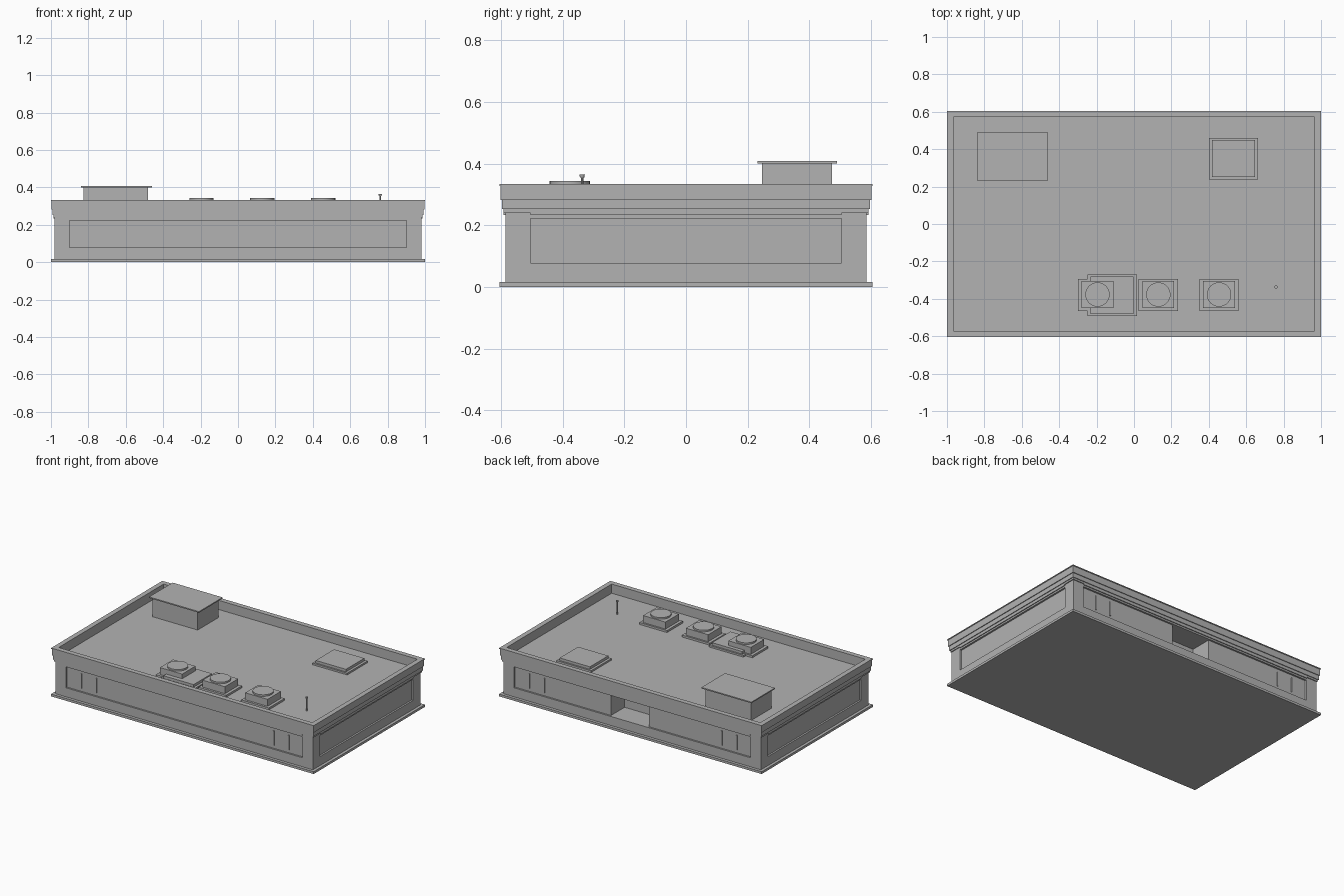
import bpy, bmesh

default = bpy.data.objects.get("Cube")
if default:
    bpy.data.objects.remove(default, do_unlink=True)

# One flat colour
grey = bpy.data.materials.new("plain_grey")
grey.use_nodes = True
tone = (0.45, 0.45, 0.45, 1)
grey.diffuse_color = tone
grey.node_tree.nodes["Principled BSDF"].inputs["Base Color"].default_value = tone


def finish(name, bm):
    bmesh.ops.recalc_face_normals(bm, faces=bm.faces)
    mesh = bpy.data.meshes.new(name)
    bm.to_mesh(mesh)
    bm.free()
    mesh.materials.append(grey)
    obj = bpy.data.objects.new(name, mesh)
    bpy.context.collection.objects.link(obj)
    return obj


def box(name, x, y, z):
    """Box from (low, high) pairs."""
    bm = bmesh.new()
    bmesh.ops.create_cube(bm, size=1)
    for v in bm.verts:
        v.co = [pair[0] if c < 0 else pair[1] for c, pair in zip(v.co, (x, y, z))]
    return finish(name, bm)


def cylinder(name, x, y, z, r1, r2, sides):
    bm = bmesh.new()
    bmesh.ops.create_cone(bm, cap_ends=True, segments=sides, radius1=r1, radius2=r2, depth=z[1] - z[0])
    bmesh.ops.translate(bm, verts=bm.verts, vec=(x, y, sum(z) / 2))
    obj = finish(name, bm)
    bpy.ops.object.select_all(action='DESELECT')
    obj.select_set(True)
    bpy.context.view_layer.objects.active = obj
    bpy.ops.object.shade_smooth_by_angle()
    return obj


def cut(target, cutter):
    cutter.hide_render = True
    mod = target.modifiers.new("cut", 'BOOLEAN')
    mod.operation = 'DIFFERENCE'
    mod.solver = 'EXACT'
    mod.object = cutter
    bpy.context.view_layer.objects.active = target
    bpy.ops.object.modifier_apply(modifier=mod.name)
    bpy.data.objects.remove(cutter, do_unlink=True)


W, D, DECK = 1.0, 0.605, 0.27

# Building shell: plinth, wall, stepped cornice, parapet and roof deck as (height, inset) rings
profile = [(0, 0), (0.016, 0), (0.016, 0.02), (0.24, 0.02), (0.24, 0.014), (0.252, 0.014),
           (0.252, 0.009), (0.282, 0.009), (0.282, 0.004), (0.327, 0.004), (0.327, 0),
           (0.333, 0), (0.333, 0.034), (DECK, 0.034)]
bm = bmesh.new()
rings = []
for z, inset in profile:
    a, b = W - inset, D - inset
    rings.append([bm.verts.new((sx * a, sy * b, z)) for sx, sy in ((-1, -1), (1, -1), (1, 1), (-1, 1))])
for low, high in zip(rings, rings[1:]):
    for i in range(4):
        j = (i + 1) % 4
        bm.faces.new((low[i], low[j], high[j], high[i]))
bm.faces.new(rings[0])
bm.faces.new(rings[-1])
shell = finish("building_shell", bm)

# Recessed wall panels on all four sides, and the rear entrance
panel_z, depth = (0.078, 0.222), 0.012
wall_x, wall_y = W - 0.02, D - 0.02
for s in (-1, 1):
    cut(shell, box("panel_cutter", (-0.9, 0.9), sorted((s * (wall_y - depth), s * (wall_y + 0.1))), panel_z))
    cut(shell, box("panel_cutter", sorted((s * (wall_x - depth), s * (wall_x + 0.1))), (-0.505, 0.505), panel_z))
cut(shell, box("entrance_cutter", (-0.12, 0.17), (wall_y - 0.16, wall_y + 0.1), panel_z))

# Slim ledge above each panel, and thin upright strips inside the long panels
for s, side in ((-1, "front"), (1, "back")):
    box(side + "_ledge", (-0.9, 0.9), sorted((s * wall_y, s * (wall_y + 0.006))), (0.233, 0.24))
    end = "right" if s < 0 else "left"
    box(end + "_ledge", sorted((s * wall_x, s * (wall_x + 0.006))), (-0.505, 0.505), (0.233, 0.24))
    face = wall_y - depth
    for x in (-0.79, -0.675, 0.675, 0.79):
        box(side + "_strip", (x - 0.003, x + 0.003), sorted((s * face, s * (face + 0.006))), (0.1, 0.2))

# Rooftop plant box with overhanging lid
box("plant_box", (-0.825, -0.48), (0.247, 0.473), (DECK, 0.4))
box("plant_box_lid", (-0.84, -0.46), (0.232, 0.489), (0.4, 0.408))

# Fan units: flange, housing and round fan
for x in (-0.195, 0.13, 0.455):
    box("fan_flange", (x - 0.105, x + 0.105), (-0.465, -0.293), (DECK, 0.284))
    box("fan_housing", (x - 0.085, x + 0.085), (-0.45, -0.305), (DECK, 0.332))
    cylinder("fan_top", x, -0.377, (0.33, 0.343), 0.065, 0.065, 32)

# Roof hatches
for x, y in ((0.532, 0.35), (-0.117, -0.38)):
    box("hatch_base", (x - 0.132, x + 0.132), (y - 0.111, y + 0.111), (DECK, 0.282))
    box("hatch_cover", (x - 0.115, x + 0.115), (y - 0.1, y + 0.1), (DECK, 0.3))

# Vent pipe with flared cap
cylinder("vent_pipe", 0.76, -0.337, (DECK, 0.358), 0.004, 0.004, 12)
cylinder("vent_cap", 0.76, -0.337, (0.355, 0.365), 0.007, 0.009, 12)
